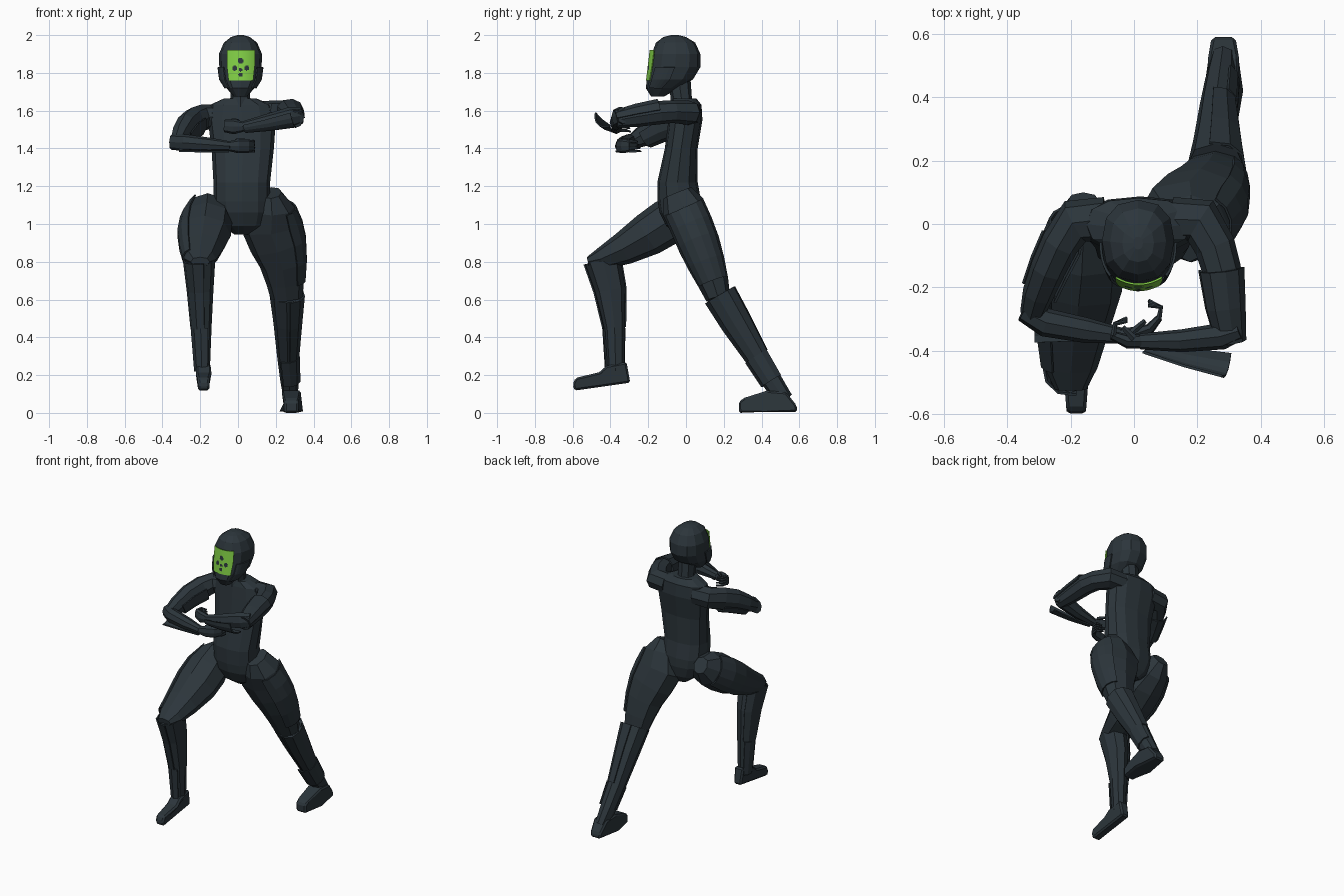
import bpy, bmesh, math
from mathutils import Vector


def material(name, rgb):
    m = bpy.data.materials.new(name)
    m.diffuse_color = (*rgb, 1)
    return m


SUIT = material("dark slate", (0.025, 0.036, 0.044))
GREEN = material("visor green", (0.22, 0.62, 0.06))


def finish(name, bm, mats=(SUIT,), recalc=True):
    if recalc:
        bmesh.ops.recalc_face_normals(bm, faces=bm.faces)
    me = bpy.data.meshes.new(name)
    bm.to_mesh(me)
    bm.free()
    for m in mats:
        me.materials.append(m)
    ob = bpy.data.objects.new(name, me)
    bpy.context.collection.objects.link(ob)
    return ob


def loft(name, pts, ref, n=8, p=0.9, flat=False, arc=None, grow=0.0):
    """Rings (x, y, z, width, depth) along a path; arc makes an open armour shell."""
    bm = bmesh.new()
    rings = []
    cs = [Vector(q[:3]) for q in pts]
    for i, q in enumerate(pts):
        t = cs[min(i + 1, len(cs) - 1)] - cs[max(i - 1, 0)]
        t = Vector((0, 0, 1)) if flat else t.normalized()
        r = Vector(ref)
        u = (r - t * r.dot(t)).normalized()
        v = t.cross(u)
        if arc:
            angs = [math.radians(arc[0] + (arc[1] - arc[0]) * k / 5) for k in range(6)]
        else:
            angs = [2 * math.pi * k / n for k in range(n)]
        ring = []
        for a in angs:
            c, s = math.cos(a), math.sin(a)
            c, s = math.copysign(abs(c) ** p, c), math.copysign(abs(s) ** p, s)
            ring.append(bm.verts.new(cs[i] + u * c * (q[3] + grow) + v * s * (q[4] + grow)))
        rings.append(ring)
    for a, b in zip(rings, rings[1:]):
        m = len(a)
        for k in range(m - 1 if arc else m):
            bm.faces.new((a[k], a[(k + 1) % m], b[(k + 1) % m], b[k]))
    if not arc:
        bm.faces.new(rings[0])
        bm.faces.new(rings[-1])
    ob = finish(name, bm)
    if arc:
        mod = ob.modifiers.new("thickness", "SOLIDIFY")
        mod.thickness = 0.008
        mod.offset = 0
    return ob


def foot(name, profile, x0, x1):
    """Side outline in (y, z), extruded across x, narrowed at heel and toe, bevelled."""
    bm = bmesh.new()
    f = bm.faces.new([bm.verts.new((x0, y, z)) for y, z in profile])
    ext = bmesh.ops.extrude_face_region(bm, geom=[f])["geom"]
    bmesh.ops.translate(bm, vec=(x1 - x0, 0, 0),
                        verts=[g for g in ext if isinstance(g, bmesh.types.BMVert)])
    ys = [y for y, z in profile]
    mid, half, cx = (min(ys) + max(ys)) / 2, (max(ys) - min(ys)) / 2, (x0 + x1) / 2
    for v in bm.verts:
        v.co.x = cx + (v.co.x - cx) * (1 - .3 * abs((v.co.y - mid) / half) ** 4)
    ob = finish(name, bm)
    mod = ob.modifiers.new("bevel", "BEVEL")
    mod.width = 0.01
    mod.segments = 1


X, Z = (1, 0, 0), (0, 0, 1)

# Torso and neck
loft("torso", [(.03, -.0, .945, .05, .04), (.03, -.02, .99, .115, .085),
               (.025, -.03, 1.06, .145, .11), (.02, -.035, 1.12, .15, .115),
               (.02, -.045, 1.22, .15, .107),
               (.025, -.025, 1.4, .165, .087), (.02, -.003, 1.55, .18, .09),
               (.015, .0, 1.63, .165, .082), (.012, -.01, 1.665, .085, .065)],
     X, n=12, p=.82, flat=True)
loft("neck", [(.012, -.02, 1.62, .065, .065), (.012, -.025, 1.67, .052, .056),
              (.012, -.04, 1.78, .054, .063)], X, flat=True)

# Helmet with jaw guard
head = [(.013, -.15, 1.675, .035, .035), (.013, -.126, 1.72, .075, .087),
        (.013, -.085, 1.765, .103, .122), (.013, -.058, 1.83, .112, .134),
        (.013, -.053, 1.9, .114, .129), (.013, -.055, 1.96, .088, .104),
        (.013, -.06, 1.99, .05, .06), (.013, -.06, 2.0, .015, .02)]
loft("helmet", head, X, n=12, p=.85, flat=True)
loft("jaw_guard_right", head[1:4], X, p=.85, flat=True, arc=(180, 225), grow=.006)
loft("jaw_guard_left", head[1:4], X, p=.85, flat=True, arc=(315, 360), grow=.006)

# Visor plate: fine cells so dark dots can be picked by distance
bm = bmesh.new()
bmesh.ops.create_grid(bm, x_segments=30, y_segments=32, size=1)
for v in bm.verts:
    dx, z = v.co.x * .074, 1.84 + v.co.y * .08
    dx *= 1 - .12 * max(0, -v.co.y)
    v.co = (.015 + dx, -.202 + 4.0 * dx * dx + .12 * (z - 1.84), z)
dots = [(.014, 1.864, .015), (-.017, 1.826, .014), (.046, 1.826, .014),
        (.014, 1.79, .011), (.014, 1.816, .009)]
for f in bm.faces:
    c = f.calc_center_median()
    if any(math.hypot(c.x - a, c.z - b) < r for a, b, r in dots):
        f.material_index = 1
visor = finish("visor", bm, (GREEN, SUIT), recalc=False)
mod = visor.modifiers.new("thickness", "SOLIDIFY")
mod.thickness = .006
mod.offset = -1

# Front (right) leg
thigh_r = [(-.16, .07, 1.115, .05, .055), (-.16, .0, 1.07, .1, .11),
           (-.165, -.1, 1.01, .135, .122), (-.175, -.2, .945, .138, .115),
           (-.19, -.33, .87, .112, .088), (-.2, -.45, .815, .085, .058),
           (-.2, -.52, .80, .05, .025)]
shin_r = [(-.2, -.44, .81, .08, .095), (-.195, -.40, .65, .065, .08),
          (-.19, -.378, .45, .05, .054), (-.185, -.372, .22, .036, .045)]
loft("front_thigh", thigh_r, X)
loft("front_thigh_shell", thigh_r[1:6], X, arc=(125, 235), grow=.006)
loft("front_shin", shin_r, X)
loft("front_shin_shell", shin_r[:3], X, arc=(80, 250), grow=.008)
loft("front_boot_cuff", shin_r[2:], X, arc=(60, 240), grow=.008)
foot("front_foot", [(-.295, .16), (-.315, .27), (-.42, .25), (-.46, .215), (-.585, .185),
                    (-.6, .15), (-.59, .118)], -.222, -.142)

# Rear (left) leg
thigh_l = [(.175, -.045, 1.165, .055, .08), (.18, -.015, 1.09, .12, .115),
           (.175, .03, .99, .16, .115), (.21, .07, .89, .148, .112),
           (.237, .108, .79, .122, .1), (.25, .145, .69, .1, .082),
           (.258, .17, .61, .085, .065)]
shin_l = [(.257, .18, .625, .09, .085), (.26, .265, .48, .073, .078),
          (.262, .375, .3, .055, .06), (.272, .455, .17, .048, .054),
          (.28, .52, .07, .038, .048)]
loft("rear_thigh", thigh_l, X)
loft("rear_thigh_shell", thigh_l[1:6], X, arc=(-55, 55), grow=.006)
loft("rear_shin", shin_l, X)
loft("rear_shin_shell", shin_l[:3], X, arc=(-100, 80), grow=.004)
loft("rear_boot_cuff", shin_l[2:4], X, arc=(-60, 120), grow=.008)
foot("rear_foot", [(.59, .005), (.585, .04), (.53, .11), (.43, .118), (.31, .08), (.28, .06),
                   (.28, 0), (.42, .006)], .23, .334)

# Left arm, held forward and folded across the chest
arm_l = [(.12, .015, 1.585, .065, .07), (.21, .01, 1.59, .065, .075),
         (.255, -.07, 1.595, .06, .065), (.275, -.14, 1.59, .062, .062),
         (.288, -.26, 1.57, .056, .053), (.305, -.37, 1.55, .042, .038)]
fore_l = [(.335, -.335, 1.575, .045, .03), (.28, -.353, 1.565, .055, .042),
          (.15, -.368, 1.538, .043, .036), (.02, -.37, 1.515, .026, .025)]
loft("left_upper_arm", arm_l, Z)
loft("left_arm_shell", arm_l[3:], Z, arc=(-80, 100), grow=.008)
loft("left_forearm", fore_l, Z)
loft("left_forearm_shell", [(.29, -.422, 1.572, .06, .06), (.16, -.402, 1.54, .045, .045),
                            (.035, -.375, 1.515, .03, .03)], Z, arc=(165, 285))

# Right arm, lower, folded across the waist
arm_r = [(-.09, .015, 1.57, .065, .07), (-.185, .008, 1.565, .068, .072),
         (-.232, -.06, 1.545, .075, .06), (-.27, -.14, 1.515, .072, .056),
         (-.302, -.22, 1.47, .06, .05), (-.322, -.285, 1.435, .04, .038)]
fore_r = [(-.35, -.275, 1.435, .042, .032), (-.28, -.31, 1.43, .045, .045),
          (-.15, -.335, 1.42, .037, .04), (-.04, -.352, 1.412, .025, .025)]
loft("right_upper_arm", arm_r, Z)
loft("right_arm_shell", arm_r[2:5], Z, arc=(-80, -250), grow=.01)
loft("right_forearm", fore_r, Z)
loft("right_forearm_shell", [(-.31, -.36, 1.43, .045, .045), (-.17, -.357, 1.42, .038, .04),
                             (-.045, -.358, 1.41, .028, .028)], Z, arc=(165, 285))

# Hands: palm, four curled fingers and a thumb
loft("left_palm", [(.03, -.37, 1.515, .026, .022), (-.02, -.37, 1.515, .04, .022),
                   (-.07, -.35, 1.52, .034, .014)], Z)
loft("right_palm", [(-.05, -.352, 1.412, .026, .022), (.0, -.348, 1.412, .037, .024),
                    (.05, -.33, 1.412, .037, .017), (.08, -.295, 1.412, .03, .011)], Z)
for i in range(4):
    dz = (i - 1.5) * .017
    loft(f"left_finger_{i}", [(-.065, -.352, 1.52 + dz, .009, .009),
                              (-.06, -.315, 1.52 + dz, .008, .008),
                              (-.022, -.295 - .004 * i, 1.515 + dz, .005, .005)], Z, n=5)
    loft(f"right_finger_{i}", [(.078, -.3, 1.412 + dz, .009, .009),
                               (.085, -.262, 1.412 + dz, .008, .008),
                               (.045, -.24 - .006 * i, 1.41 + dz, .005, .005)], Z, n=5)
loft("left_thumb", [(.0, -.36, 1.545, .012, .012), (-.035, -.325, 1.55, .008, .008)], Z, n=5)
loft("right_thumb", [(-.01, -.345, 1.44, .012, .012), (.035, -.305, 1.445, .008, .008)], Z, n=5)
